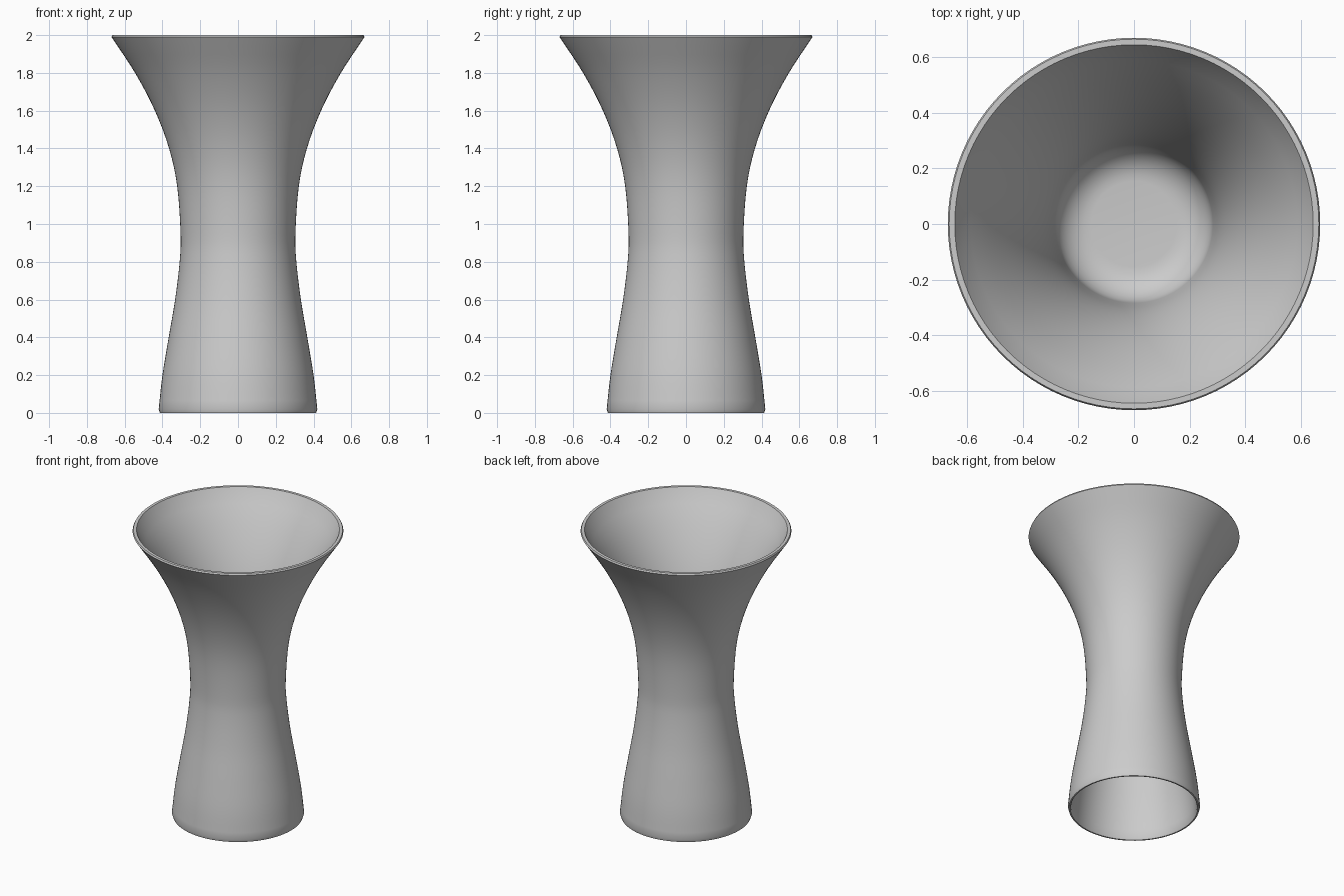
import bpy
import bmesh
import math
from mathutils import Vector

if "Cube" in bpy.data.objects:
    bpy.data.objects.remove(bpy.data.objects["Cube"], do_unlink=True)

SIDES = 96
WALL = 0.022

grey = bpy.data.materials.new("plain grey")
grey.use_nodes = True
colour = (0.6, 0.6, 0.6, 1)
grey.diffuse_color = colour
grey.node_tree.nodes["Principled BSDF"].inputs["Base Color"].default_value = colour


def smooth_path(points, steps=4):
    """Catmull-Rom curve through (radius, height) points."""
    p = [Vector(q) for q in points]
    p = [2 * p[0] - p[1]] + p + [2 * p[-1] - p[-2]]
    out = []
    for a, b, c, d in zip(p, p[1:], p[2:], p[3:]):
        for i in range(steps):
            t = i / steps
            out.append(0.5 * (2 * b + (c - a) * t + (2 * a - 5 * b + 4 * c - d) * t ** 2
                              + (3 * b - a - 3 * c + d) * t ** 3))
    return out + [p[-2]]


def offset(path, dist):
    """Move a rising path inwards by the wall thickness."""
    out = []
    for i, q in enumerate(path):
        t = (path[min(i + 1, len(path) - 1)] - path[max(i - 1, 0)]).normalized()
        out.append(q + Vector((-t.y, t.x)) * dist)
    return out


def lathe(name, profile):
    bm = bmesh.new()
    verts = [bm.verts.new((q[0], 0, q[1])) for q in profile]
    edges = [bm.edges.new(pair) for pair in zip(verts, verts[1:])]
    bmesh.ops.spin(bm, geom=verts + edges, axis=(0, 0, 1), cent=(0, 0, 0),
                   angle=math.tau, steps=SIDES, use_duplicate=False)
    bmesh.ops.remove_doubles(bm, verts=bm.verts, dist=0.0005)
    bmesh.ops.recalc_face_normals(bm, faces=bm.faces)
    mesh = bpy.data.meshes.new(name)
    bm.to_mesh(mesh)
    bm.free()
    mesh.materials.append(grey)
    obj = bpy.data.objects.new(name, mesh)
    bpy.context.collection.objects.link(obj)
    bpy.ops.object.select_all(action="DESELECT")
    obj.select_set(True)
    bpy.context.view_layer.objects.active = obj
    bpy.ops.object.shade_smooth_by_angle(angle=math.radians(35))
    return obj


# Outer wall curve from foot to flared rim
outer = smooth_path([(0.42, 0.02), (0.40, 0.2), (0.367, 0.4), (0.333, 0.6), (0.309, 0.8),
                     (0.304, 0.95), (0.322, 1.2), (0.365, 1.4), (0.44, 1.6),
                     (0.545, 1.8), (0.67, 1.99)])
inner = offset(outer, WALL)


def fillet(height, up, radius=0.13):
    """Rounded corner from the wall to the dividing floor, ending at the axis."""
    wall_r = 0.284
    pts = []
    for i in range(9):
        a = math.pi / 2 * i / 8
        pts.append(Vector((wall_r - radius + radius * math.cos(a),
                           height + up * radius * (1 - math.sin(a)))))
    return pts + [Vector((0, height))]


# Bowl above and hollow foot below share the thin floor at the waist
bowl = [q for q in reversed(inner) if 1.08 < q.y < 1.985] + fillet(0.93, 1)
hollow = [q for q in inner if 0.03 < q.y < 0.74] + fillet(0.91, -1)

profile = (list(reversed(hollow)) + [Vector((0.4, 0.008)), Vector((0.405, 0)), Vector((0.414, 0))]
           + outer + [Vector((0.665, 2.0)), Vector((0.645, 2.0))] + bowl)
lathe("vase", profile)
